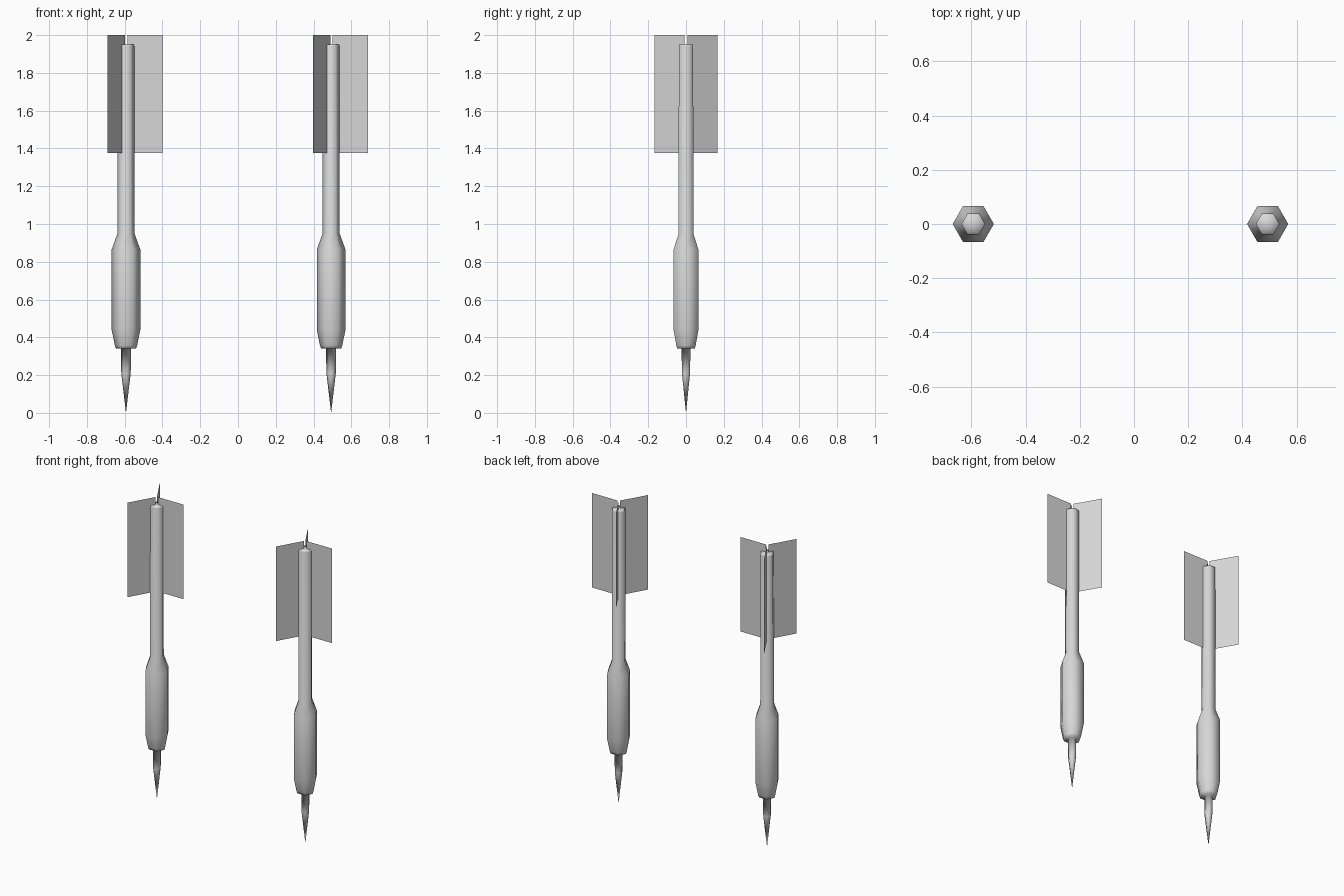
import bpy, bmesh
from math import cos, sin, tau

cube = bpy.data.objects.get("Cube")
if cube:
    bpy.data.objects.remove(cube, do_unlink=True)

# Plain grey material shared by every part
grey = bpy.data.materials.new("light_grey")
grey.use_nodes = True
colour = (0.68, 0.68, 0.68, 1)
grey.diffuse_color = colour
grey.node_tree.nodes["Principled BSDF"].inputs["Base Color"].default_value = colour

SIDES = 6
# Radius and height from needle tip, over the barrel, to the shaft end
PROFILE = [(0.025, 0.21), (0.027, 0.34), (0.053, 0.34), (0.059, 0.357),
           (0.076, 0.44), (0.076, 0.865), (0.045, 0.95), (0.044, 1.942),
           (0.041, 1.95)]


def lathe_mesh(name, profile, tip_z, end_z):
    """Six-sided turned body closed by a point at each end."""
    bm = bmesh.new()
    rings = [[bm.verts.new((r * cos(tau * i / SIDES), r * sin(tau * i / SIDES), z))
              for i in range(SIDES)] for r, z in profile]
    tip = bm.verts.new((0, 0, tip_z))
    end = bm.verts.new((0, 0, end_z))
    for i in range(SIDES):
        j = (i + 1) % SIDES
        for low, high in zip(rings, rings[1:]):
            bm.faces.new((low[i], low[j], high[j], high[i]))
        bm.faces.new((tip, rings[0][j], rings[0][i]))
        bm.faces.new((end, rings[-1][i], rings[-1][j]))
    bmesh.ops.recalc_face_normals(bm, faces=bm.faces)
    for face in bm.faces:
        face.smooth = True
    mesh = bpy.data.meshes.new(name)
    bm.to_mesh(mesh)
    bm.free()
    mesh.materials.append(grey)
    return mesh


def fin_mesh(name, inner, outer, bottom, top):
    """Thin upright sheet reaching outwards along x."""
    mesh = bpy.data.meshes.new(name)
    mesh.from_pydata([(inner, 0, bottom), (outer, 0, bottom),
                      (outer, 0, top), (inner, 0, top)], [], [(0, 1, 2, 3)])
    mesh.materials.append(grey)
    return mesh


def place(name, mesh, x, turn=0):
    obj = bpy.data.objects.new(name, mesh)
    obj.location.x = x
    obj.rotation_euler.z = turn
    bpy.context.collection.objects.link(obj)
    return obj


body = lathe_mesh("dart_body", PROFILE, 0, 1.95)
fin = fin_mesh("flight_fin", 0.008, 0.194, 1.375, 2.0)

# Two matching darts, each with three fins
for side, x in (("right", -0.593), ("left", 0.493)):
    place(side + "_dart_body", body, x)
    for n in range(3):
        place(f"{side}_dart_fin_{n + 1}", fin, x, tau * n / 3)
